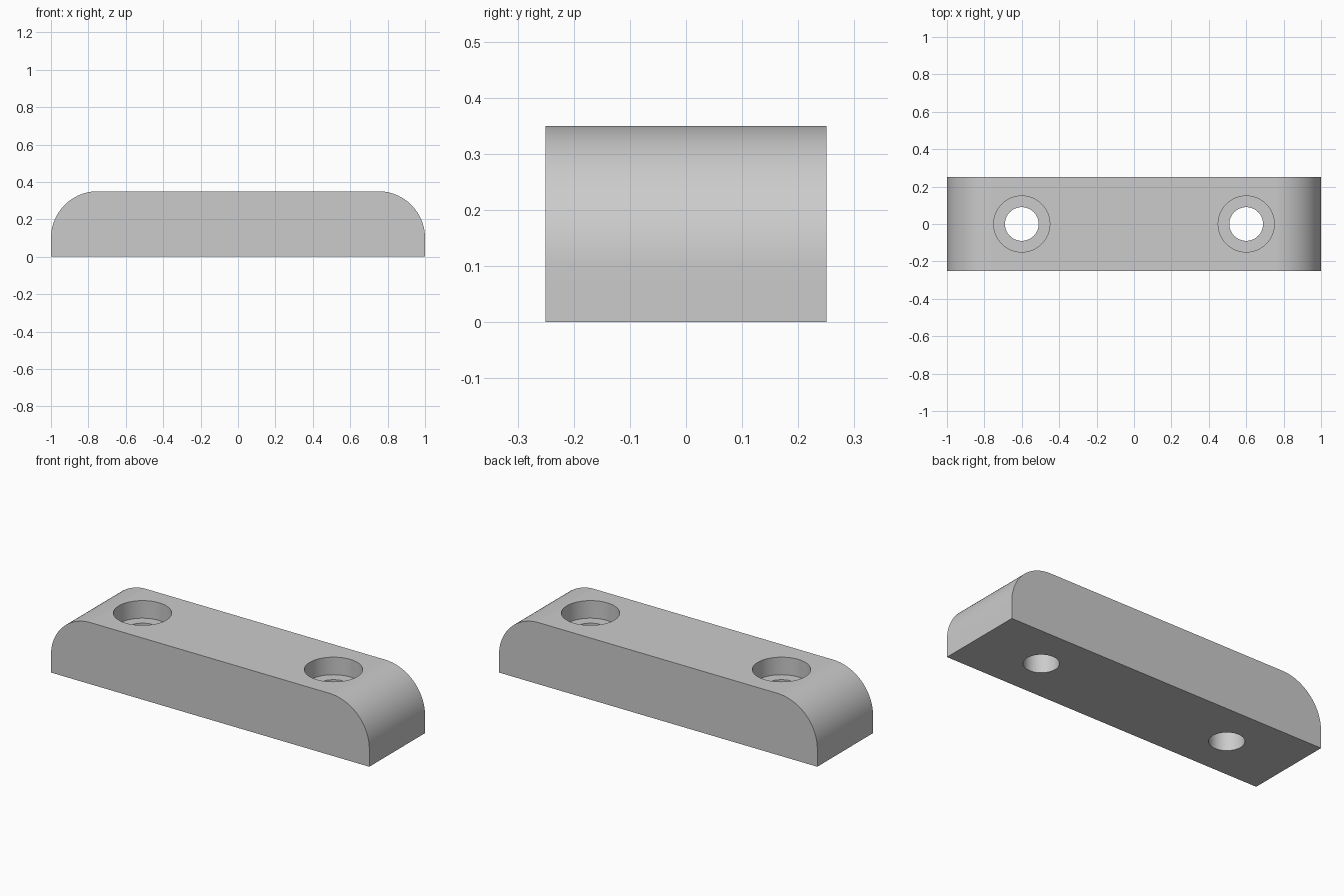
import bpy
import bmesh
from math import cos, sin, pi, radians

cube = bpy.data.objects.get("Cube")
if cube:
    bpy.data.objects.remove(cube, do_unlink=True)

HALF_LENGTH, HALF_DEPTH, HEIGHT = 1.0, 0.25, 0.35
CORNER_RADIUS, CORNER_STEPS = 0.25, 32
HOLE_X, BORE_RADIUS = 0.6, 0.09
RECESS_RADIUS, RECESS_DEPTH = 0.15, 0.10

grey = bpy.data.materials.new("plain_grey")
grey.use_nodes = True
grey.diffuse_color = (0.6, 0.6, 0.6, 1)
grey.node_tree.nodes["Principled BSDF"].inputs["Base Color"].default_value = grey.diffuse_color


def make_block():
    """Extrude the front profile, rounded at both upper corners."""
    arc = []
    for i in range(CORNER_STEPS + 1):
        a = pi / 2 * i / CORNER_STEPS
        arc.append((HALF_LENGTH - CORNER_RADIUS * (1 - cos(a)),
                    HEIGHT - CORNER_RADIUS * (1 - sin(a))))
    right = [(HALF_LENGTH, 0)] + arc
    profile = right + [(-x, z) for x, z in reversed(right)]

    bm = bmesh.new()
    face = bm.faces.new([bm.verts.new((x, -HALF_DEPTH, z)) for x, z in profile])
    ext = bmesh.ops.extrude_face_region(bm, geom=[face])
    moved = [v for v in ext["geom"] if isinstance(v, bmesh.types.BMVert)]
    bmesh.ops.translate(bm, verts=moved, vec=(0, 2 * HALF_DEPTH, 0))
    bmesh.ops.recalc_face_normals(bm, faces=bm.faces)
    mesh = bpy.data.meshes.new("rounded_block")
    bm.to_mesh(mesh)
    bm.free()
    mesh.materials.append(grey)
    obj = bpy.data.objects.new("rounded_block", mesh)
    bpy.context.collection.objects.link(obj)
    return obj


def cut_cylinder(target, x, radius, bottom, top):
    """Drill a vertical round hole from bottom to top."""
    bpy.ops.mesh.primitive_cylinder_add(
        vertices=64, radius=radius, depth=top - bottom,
        location=(x, 0, (top + bottom) / 2))
    cutter = bpy.context.object
    cutter.name = "hole_cutter"
    cutter.hide_render = True
    mod = target.modifiers.new("hole", 'BOOLEAN')
    mod.operation, mod.solver, mod.object = 'DIFFERENCE', 'EXACT', cutter
    bpy.context.view_layer.objects.active = target
    bpy.ops.object.modifier_apply(modifier=mod.name)
    bpy.data.objects.remove(cutter, do_unlink=True)


# Block with two counterbored screw holes
block = make_block()
for side in (-1, 1):
    cut_cylinder(block, side * HOLE_X, RECESS_RADIUS, HEIGHT - RECESS_DEPTH, HEIGHT + 0.1)
    cut_cylinder(block, side * HOLE_X, BORE_RADIUS, -0.1, HEIGHT + 0.1)

# Smooth rounds, crisp edges
bpy.ops.object.select_all(action='DESELECT')
block.select_set(True)
bpy.context.view_layer.objects.active = block
bpy.ops.object.shade_smooth_by_angle(angle=radians(30))
weighted = block.modifiers.new("weighted_normals", 'WEIGHTED_NORMAL')
weighted.keep_sharp = True
